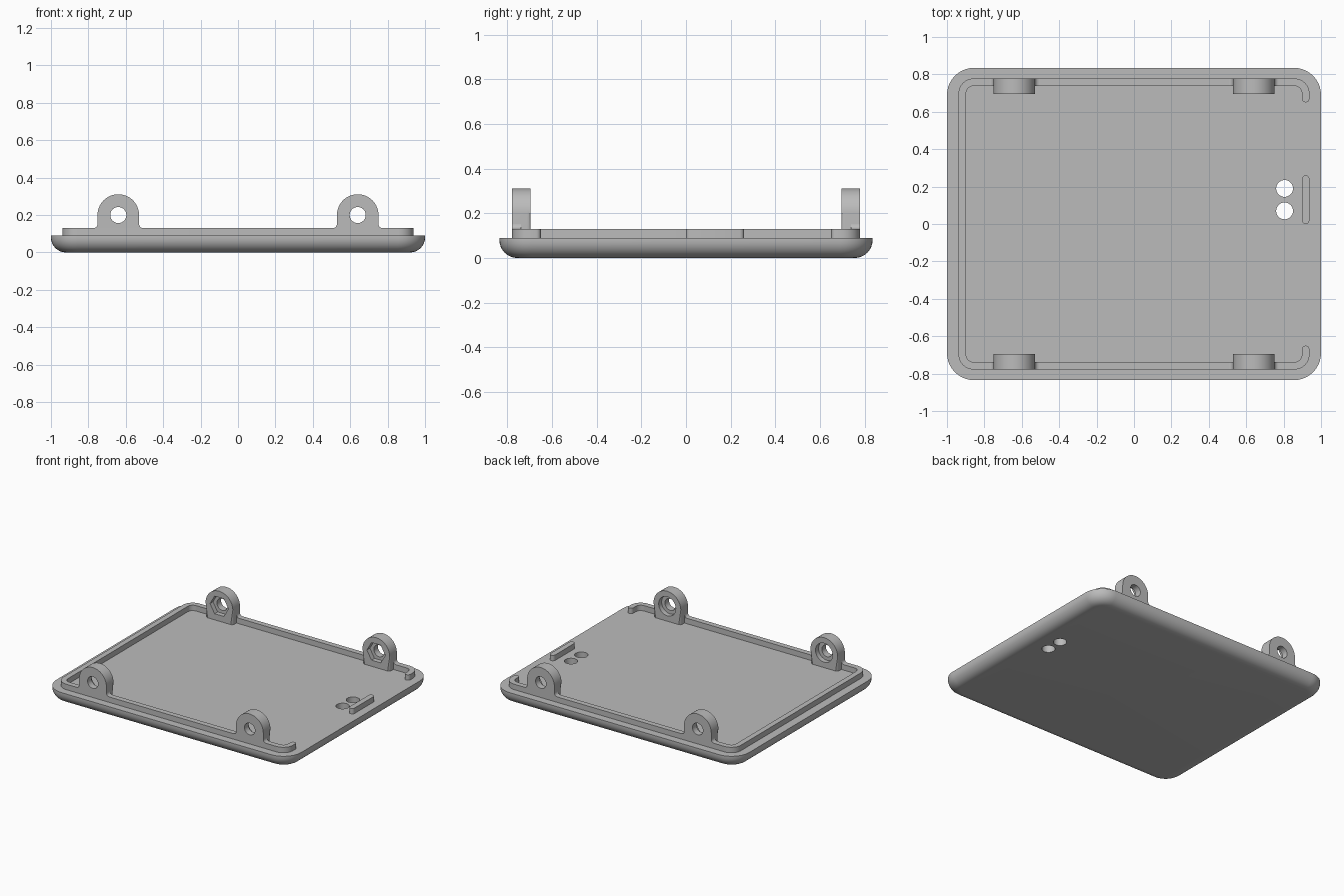
import bpy, bmesh
from math import sin, cos, pi, radians
from mathutils import Vector, Matrix

cube = bpy.data.objects.get("Cube")
if cube:
    bpy.data.objects.remove(cube, do_unlink=True)

grey = bpy.data.materials.new("plain grey")
grey.use_nodes = True
COLOR = (0.5, 0.5, 0.5, 1)
grey.diffuse_color = COLOR
grey.node_tree.nodes["Principled BSDF"].inputs["Base Color"].default_value = COLOR

FLOOR, LIP_TOP = 0.09, 0.13


def finish(name, bm):
    bmesh.ops.recalc_face_normals(bm, faces=bm.faces[:])
    mesh = bpy.data.meshes.new(name)
    bm.to_mesh(mesh)
    bm.free()
    mesh.materials.append(grey)
    ob = bpy.data.objects.new(name, mesh)
    bpy.context.collection.objects.link(ob)
    return ob


def activate(ob):
    bpy.ops.object.select_all(action='DESELECT')
    ob.select_set(True)
    bpy.context.view_layer.objects.active = ob


def smooth(ob):
    activate(ob)
    bpy.ops.object.shade_smooth_by_angle(angle=radians(32))


def arc(cx, cy, r, a0, a1, n=10):
    """Points on an arc, angles in degrees."""
    angles = [radians(a0 + (a1 - a0) * i / n) for i in range(n + 1)]
    return [(cx + r * cos(a), cy + r * sin(a)) for a in angles]


def rounded_rect(hx, hy, r, n=10):
    corners = ((1, 1, 0), (-1, 1, 90), (-1, -1, 180), (1, -1, 270))
    return [p for sx, sy, a in corners
            for p in arc(sx * (hx - r), sy * (hy - r), r, a, a + 90, n)]


def loft(loops):
    """Skin a stack of 3D loops and cap both ends."""
    bm = bmesh.new()
    rings = [[bm.verts.new(p) for p in loop] for loop in loops]
    for a, b in zip(rings, rings[1:]):
        for i in range(len(a)):
            j = (i + 1) % len(a)
            bm.faces.new((a[i], a[j], b[j], b[i]))
    bm.faces.new(rings[0])
    bm.faces.new(rings[-1])
    return bm


def prism_z(pts, z0, z1):
    return loft([[(x, y, z) for x, y in pts] for z in (z0, z1)])


def prism_y(pts, y0, y1):
    return loft([[(x, y, z) for x, z in pts] for y in (y0, y1)])


def cut(ob, cutter):
    mod = ob.modifiers.new("cut", 'BOOLEAN')
    mod.object = cutter
    mod.solver = 'EXACT'
    cutter.hide_render = True
    activate(ob)
    bpy.ops.object.modifier_apply(modifier=mod.name)
    bpy.data.objects.remove(cutter, do_unlink=True)


# Base plate with a rounded underside edge
R = 0.08
loops = []
for i in range(9):
    a = pi / 2 * i / 8
    inset, z = R * (1 - sin(a)), R * (1 - cos(a))
    loops.append([(x, y, z) for x, y in rounded_rect(1 - inset, 0.835 - inset, 0.145 - inset)])
loops.append([(x, y, FLOOR) for x, y in rounded_rect(1, 0.835, 0.145)])
plate = finish("base_plate", loft(loops))
for y in (0.19, 0.07):
    cut(plate, finish("hole_cutter", prism_z(arc(0.805, y, 0.045, 0, 348.75, 31), -0.1, 0.2)))
smooth(plate)


def ribbon(path, w):
    """Outline of a path widened by w each side, with round ends."""
    pts = [Vector(p) for p in path]
    left, right = [], []
    for i, p in enumerate(pts):
        t = (pts[min(i + 1, len(pts) - 1)] - pts[max(i - 1, 0)]).normalized()
        n = Vector((-t.y, t.x)) * w
        left.append(p + n)
        right.append(p - n)
    t0, t1 = (pts[1] - pts[0]).normalized(), (pts[-1] - pts[-2]).normalized()

    def cap(c, t):
        n = Vector((-t.y, t.x))
        return [c + (n * cos(a) + t * sin(a)) * w for a in (pi * k / 8 for k in range(1, 8))]
    return left + cap(pts[-1], t1) + right[::-1] + cap(pts[0], -t0)


# Raised lip running round three sides, hooked at both right-hand ends
LX, LY, LR = 0.918, 0.758, 0.06
path = [(LX, 0.67)]
for sx, sy, a in ((1, 1, 0), (-1, 1, 90), (-1, -1, 180), (1, -1, 270)):
    cx, cy = sx * (LX - LR), sy * (LY - LR)
    # short straight runs keep the offset exact beside each bend
    t0, t1 = radians(a), radians(a + 90)
    before = (cx + LR * cos(t0) + 0.002 * sin(t0), cy + LR * sin(t0) - 0.002 * cos(t0))
    after = (cx + LR * cos(t1) - 0.002 * sin(t1), cy + LR * sin(t1) + 0.002 * cos(t1))
    path += [before] + arc(cx, cy, LR, a, a + 90) + [after]
path.append((LX, -0.67))
smooth(finish("raised_lip", prism_z(ribbon(path, 0.02), FLOOR - 0.005, LIP_TOP)))

# Short locating rib beside the two holes
smooth(finish("locating_rib", prism_z(ribbon([(LX, 0.02), (LX, 0.24)], 0.02),
                                      FLOOR - 0.005, LIP_TOP)))

# Four screw lugs: nut pockets at the back, round pockets at the front
OUT, INN, HZ, HW, F = 0.778, 0.695, 0.2, 0.111, 0.022
for sy, end in ((1, "back"), (-1, "front")):
    for sx, side in ((1, "left"), (-1, "right")):
        x = sx * 0.64
        profile = [(x + HW, FLOOR - 0.005)] + arc(x, HZ, HW, 0, 180, 28) + [(x - HW, FLOOR - 0.005)]
        bm = prism_y(profile, sy * OUT, sy * INN)
        rim = [e for e in bm.edges
               if all(abs(v.co.y - sy * INN) < 1e-4 for v in e.verts)
               and max(v.co.z for v in e.verts) > FLOOR]
        bmesh.ops.bevel(bm, geom=rim, offset=0.018, offset_type='OFFSET',
                        segments=4, profile=0.5, affect='EDGES')
        lug = finish(f"{end}_{side}_lug", bm)
        cut(lug, finish("bolt_cutter", prism_y(arc(x, HZ, 0.043, 0, 348.75, 31),
                                               sy * 0.6, sy * 0.9)))
        if sy > 0:
            pocket = arc(x, HZ, 0.075, 0, 300, 5)
        else:
            pocket = arc(x, HZ, 0.07, 0, 348.75, 31)
        cut(lug, finish("pocket_cutter", prism_y(pocket, sy * 0.6, sy * (INN + 0.035))))
        smooth(lug)
        # Small fillets where the lug meets the lip
        for d in (1, -1):
            e = x + d * HW
            curve = [(e + d * (F - F * cos(k * pi / 12)), LIP_TOP + F - F * sin(k * pi / 12))
                     for k in range(7)]
            pts = curve + [(e + d * F, LIP_TOP - 0.004), (e - d * 0.004, LIP_TOP - 0.004),
                           (e - d * 0.004, LIP_TOP + F)]
            smooth(finish(f"{end}_{side}_lug_fillet", prism_y(pts, sy * OUT, sy * 0.739)))
